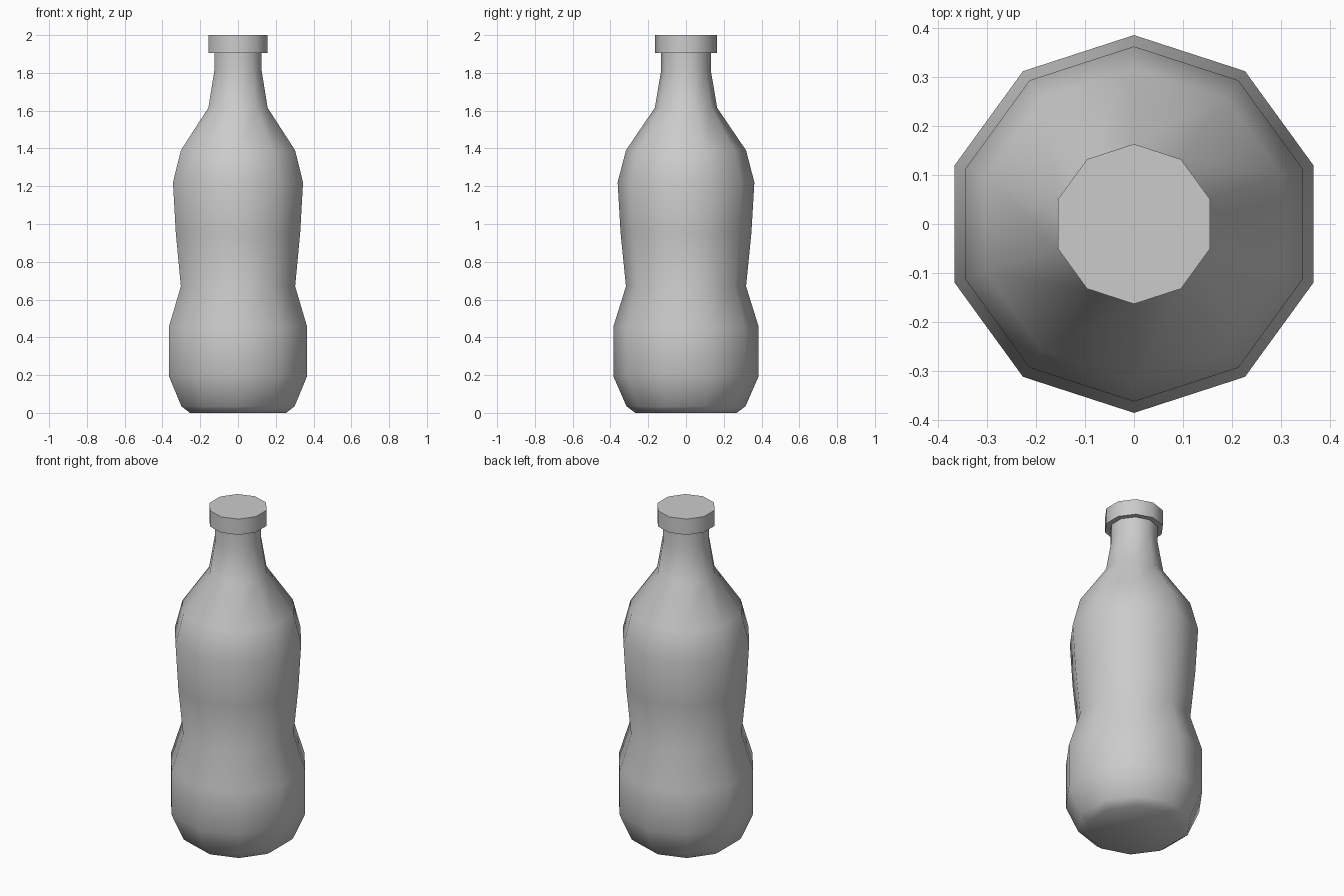
import bpy
import bmesh
from math import cos, sin, pi, radians

SIDES = 10

if "Cube" in bpy.data.objects:
    bpy.data.objects.remove(bpy.data.objects["Cube"])


def make_material(name, colour):
    mat = bpy.data.materials.new(name)
    mat.use_nodes = True
    mat.diffuse_color = colour
    mat.node_tree.nodes["Principled BSDF"].inputs["Base Color"].default_value = colour
    return mat


def lathe(name, profile, mat, angle):
    """Revolve (radius, height) points into a closed ten-sided solid."""
    bm = bmesh.new()
    rings = []
    for r, z in profile:
        turns = [pi / 2 + 2 * pi * i / SIDES for i in range(SIDES)]
        rings.append([bm.verts.new((r * cos(a), r * sin(a), z)) for a in turns])
    for low, high in zip(rings, rings[1:]):
        for i in range(SIDES):
            j = (i + 1) % SIDES
            bm.faces.new((low[i], low[j], high[j], high[i]))
    bm.faces.new(rings[0][::-1])
    bm.faces.new(rings[-1])
    mesh = bpy.data.meshes.new(name)
    bm.to_mesh(mesh)
    bm.free()
    mesh.materials.append(mat)
    obj = bpy.data.objects.new(name, mesh)
    bpy.context.collection.objects.link(obj)
    bpy.ops.object.select_all(action="DESELECT")
    obj.select_set(True)
    bpy.context.view_layer.objects.active = obj
    bpy.ops.object.shade_smooth_by_angle(angle=radians(angle))
    return obj


grey = make_material("plain grey", (0.6, 0.6, 0.6, 1))

# Bottle: rounded base, pinched waist, sloping shoulder and narrow neck
lathe("bottle_body", [
    (0.268, 0), (0.315, 0.035), (0.385, 0.195), (0.385, 0.455),
    (0.318, 0.67), (0.346, 0.95), (0.362, 1.22), (0.318, 1.39),
    (0.165, 1.615), (0.132, 1.81), (0.132, 1.91),
], grey, 60)

# Cap: short overhanging disc with crisp rims
lathe("bottle_cap", [(0.163, 1.905), (0.163, 2)], grey, 40)
